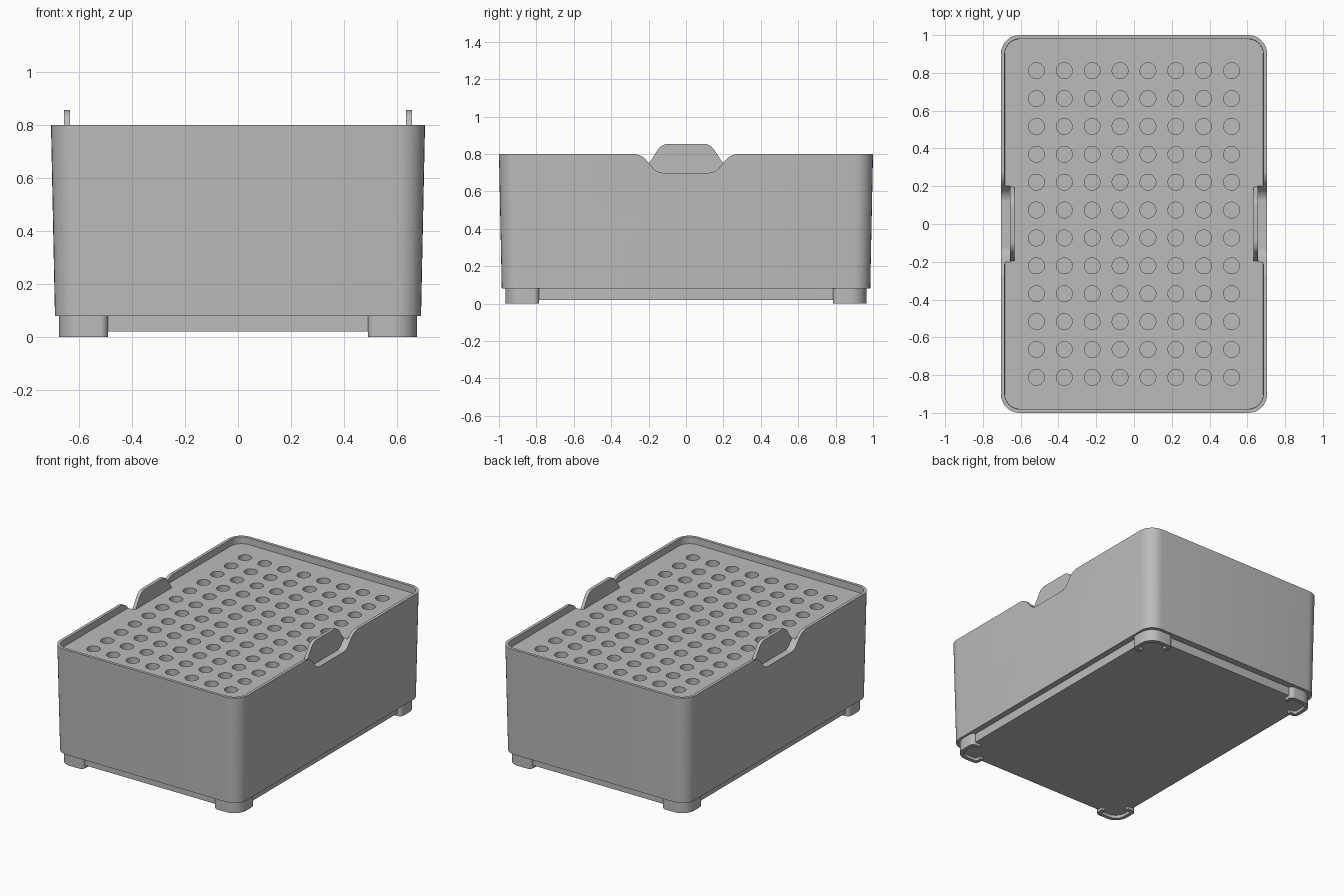
import bpy, bmesh, math
from mathutils import Vector

if "Cube" in bpy.data.objects:
    bpy.data.objects.remove(bpy.data.objects["Cube"], do_unlink=True)

grey = bpy.data.materials.new("plain grey")
grey.use_nodes = True
grey.diffuse_color = (0.5, 0.5, 0.5, 1)
grey.node_tree.nodes["Principled BSDF"].inputs["Base Color"].default_value = (0.5, 0.5, 0.5, 1)


def fillet(points, radii, closed=True, steps=8):
    """Round each corner of a 2D path by its radius."""
    pts = [Vector(p) for p in points]
    out = []
    for i, (p, r) in enumerate(zip(pts, radii)):
        if r == 0 or (not closed and i in (0, len(pts) - 1)):
            out.append(p)
            continue
        u = (pts[i - 1] - p).normalized() * r
        v = (pts[(i + 1) % len(pts)] - p).normalized() * r
        for k in range(steps + 1):
            t = k / steps
            s = 1 - t
            a = s ** 3 + 3 * s * s * t * 0.448
            b = t ** 3 + 3 * t * t * s * 0.448
            out.append(p + u * a + v * b)
    return out


def rounded_loop(hx, hy, r, z):
    corners = [(-hx, -hy), (hx, -hy), (hx, hy), (-hx, hy)]
    return [(p.x, p.y, z) for p in fillet(corners, [r] * 4)]


def loft(bm, loops):
    """Skin equal loops into a closed solid."""
    rings = [[bm.verts.new(c) for c in loop] for loop in loops]
    for a, b in zip(rings, rings[1:]):
        for i in range(len(a)):
            j = (i + 1) % len(a)
            bm.faces.new((a[i], a[j], b[j], b[i]))
    bm.faces.new(rings[0][::-1])
    bm.faces.new(rings[-1])


def make(name, bm):
    bmesh.ops.recalc_face_normals(bm, faces=bm.faces)
    mesh = bpy.data.meshes.new(name)
    bm.to_mesh(mesh)
    bm.free()
    mesh.materials.append(grey)
    obj = bpy.data.objects.new(name, mesh)
    bpy.context.collection.objects.link(obj)
    return obj


def cut(obj, cutters):
    """Subtract the cutters and bake the result."""
    for c in cutters:
        mod = obj.modifiers.new("cut", "BOOLEAN")
        mod.operation = "DIFFERENCE"
        mod.solver = "EXACT"
        mod.object = c
    graph = bpy.context.evaluated_depsgraph_get()
    obj.data = bpy.data.meshes.new_from_object(obj.evaluated_get(graph))
    obj.modifiers.clear()


def side_prism(bm, profile, x0, x1):
    loft(bm, [[(x, p.x, p.y) for p in profile] for x in (x0, x1)])


def mirror_profile(half, radii):
    """Complete a right-hand profile symmetrically about y = 0."""
    left = [(-a, b) for a, b in half[::-1]]
    return fillet(half + left, radii + radii[::-1])


# Hollow tapered box with a stepped base
bm = bmesh.new()
loft(bm, [rounded_loop(*s) for s in (
    (0.65, 0.94, 0.07, 0.02), (0.65, 0.94, 0.07, 0.08),
    (0.69, 0.985, 0.09, 0.08), (0.705, 1.0, 0.1, 0.8),
    (0.685, 0.98, 0.08, 0.8), (0.67, 0.965, 0.07, 0.1))])
box = make("box", bm)

# Hole plate sunk below the rim
bm = bmesh.new()
loft(bm, [rounded_loop(0.69, 0.985, 0.085, z) for z in (0.685, 0.755)])
plate = make("hole_plate", bm)

# Cutter for the side notches
notch = mirror_profile(
    [(0.155, 0.7), (0.24, 0.8005), (0.4, 0.8005), (0.4, 0.9)],
    [0.03, 0.04, 0, 0])
bm = bmesh.new()
for side in (-1, 1):
    side_prism(bm, notch, side * 0.655, side * 0.8)
notch_cutter = make("notch_cutter", bm)

# Cutter for the grid of holes
pitch = 0.1476
bm = bmesh.new()
for i in range(8):
    for j in range(12):
        cx, cy = (i - 3.5) * pitch, (j - 5.5) * pitch
        ring = [(cx + 0.042 * math.cos(k * math.tau / 32),
                 cy + 0.042 * math.sin(k * math.tau / 32)) for k in range(32)]
        loft(bm, [[(x, y, z) for x, y in ring] for z in (0.6, 0.82)])
hole_cutter = make("hole_cutter", bm)

cut(box, [notch_cutter])
cut(plate, [notch_cutter, hole_cutter])
for helper in (notch_cutter, hole_cutter):
    bpy.data.objects.remove(helper, do_unlink=True)

# Grip tabs standing in the notches
tab = mirror_profile([(0.155, 0.7), (0.195, 0.755), (0.13, 0.855)],
                     [0.03, 0, 0.035])
parts = [box, plate]
for side, name in ((-1, "right_tab"), (1, "left_tab")):
    bm = bmesh.new()
    side_prism(bm, tab, side * 0.633, side * 0.656)
    parts.append(make(name, bm))

# Corner feet: hooked walls wrapping the base
outer = fillet([(0.49, 0.9), (0.49, 0.965), (0.675, 0.965), (0.675, 0.785), (0.61, 0.785)],
               [0, 0.03, 0.09, 0.03, 0], closed=False)
inner = fillet([(0.515, 0.9), (0.515, 0.94), (0.65, 0.94), (0.65, 0.81), (0.61, 0.81)],
               [0, 0.01, 0.065, 0.01, 0], closed=False)
outline = outer + inner[::-1]
for sx, across in ((-1, "right"), (1, "left")):
    for sy, along in ((-1, "front"), (1, "back")):
        bm = bmesh.new()
        loft(bm, [[(sx * p.x, sy * p.y, z) for p in outline] for z in (0, 0.082)])
        parts.append(make(f"{along}_{across}_foot", bm))

# Smooth rounded corners, keep edges crisp
bpy.ops.object.select_all(action="DESELECT")
for obj in parts:
    obj.select_set(True)
bpy.context.view_layer.objects.active = box
bpy.ops.object.shade_smooth_by_angle(angle=math.radians(30))
